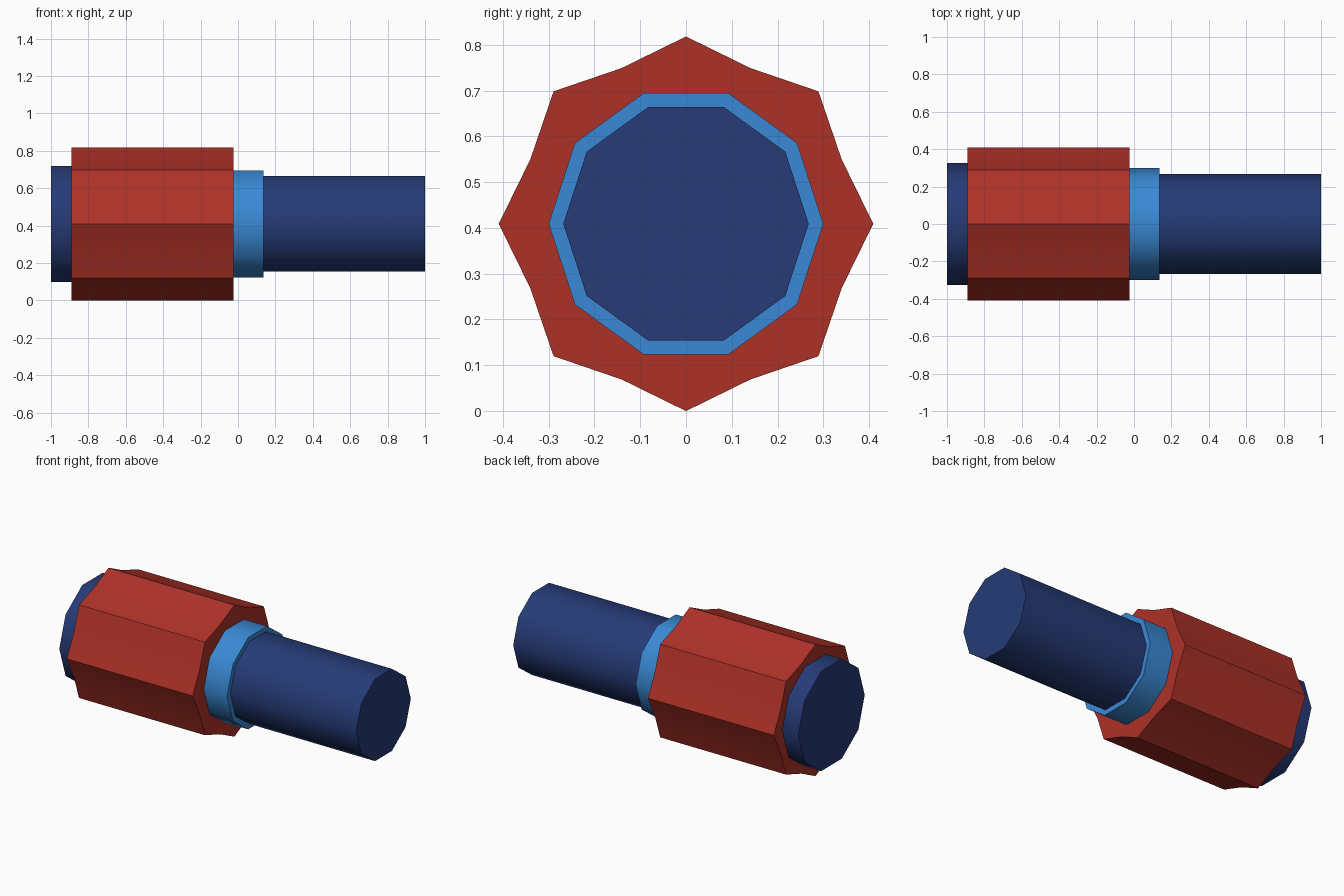
import bpy
from math import sin, cos, pi, radians

cube = bpy.data.objects.get("Cube")
if cube:
    bpy.data.objects.remove(cube, do_unlink=True)

AXIS_Z = 0.409


def material(name, color):
    mat = bpy.data.materials.new(name)
    mat.use_nodes = True
    mat.diffuse_color = (*color, 1)
    mat.node_tree.nodes["Principled BSDF"].inputs["Base Color"].default_value = (*color, 1)
    return mat


navy = material("navy blue", (0.019, 0.044, 0.185))
sky = material("bright blue", (0.042, 0.25, 0.66))
red = material("brick red", (0.42, 0.031, 0.021))


def prism(name, x0, x1, radii, mat):
    """Closed bar along x; one section point per radius, starting at +y."""
    n = len(radii)
    ring = [(r * cos(2 * pi * i / n), r * sin(2 * pi * i / n) + AXIS_Z)
            for i, r in enumerate(radii)]
    verts = [(x, y, z) for x in (x0, x1) for y, z in ring]
    sides = [(i, (i + 1) % n, n + (i + 1) % n, n + i) for i in range(n)]
    caps = [tuple(reversed(range(n))), tuple(range(n, 2 * n))]
    mesh = bpy.data.meshes.new(name)
    mesh.from_pydata(verts, [], sides + caps)
    mesh.materials.append(mat)
    obj = bpy.data.objects.new(name, mesh)
    bpy.context.collection.objects.link(obj)
    bpy.ops.object.select_all(action='DESELECT')
    obj.select_set(True)
    bpy.context.view_layer.objects.active = obj
    bpy.ops.object.shade_smooth_by_angle(angle=radians(42))
    return obj


# Ten-sided round parts, each slightly sunk into its neighbour
prism("shaft", 0.1, 1.0, [0.268] * 10, navy)
prism("collar", -0.06, 0.135, [0.3] * 10, sky)
prism("end_cap", -1.0, -0.85, [0.326] * 10, navy)

# Fluted grip: eight ridges with shallow valleys between
prism("fluted_grip", -0.89, -0.025, [0.409, 0.368] * 8, red)
